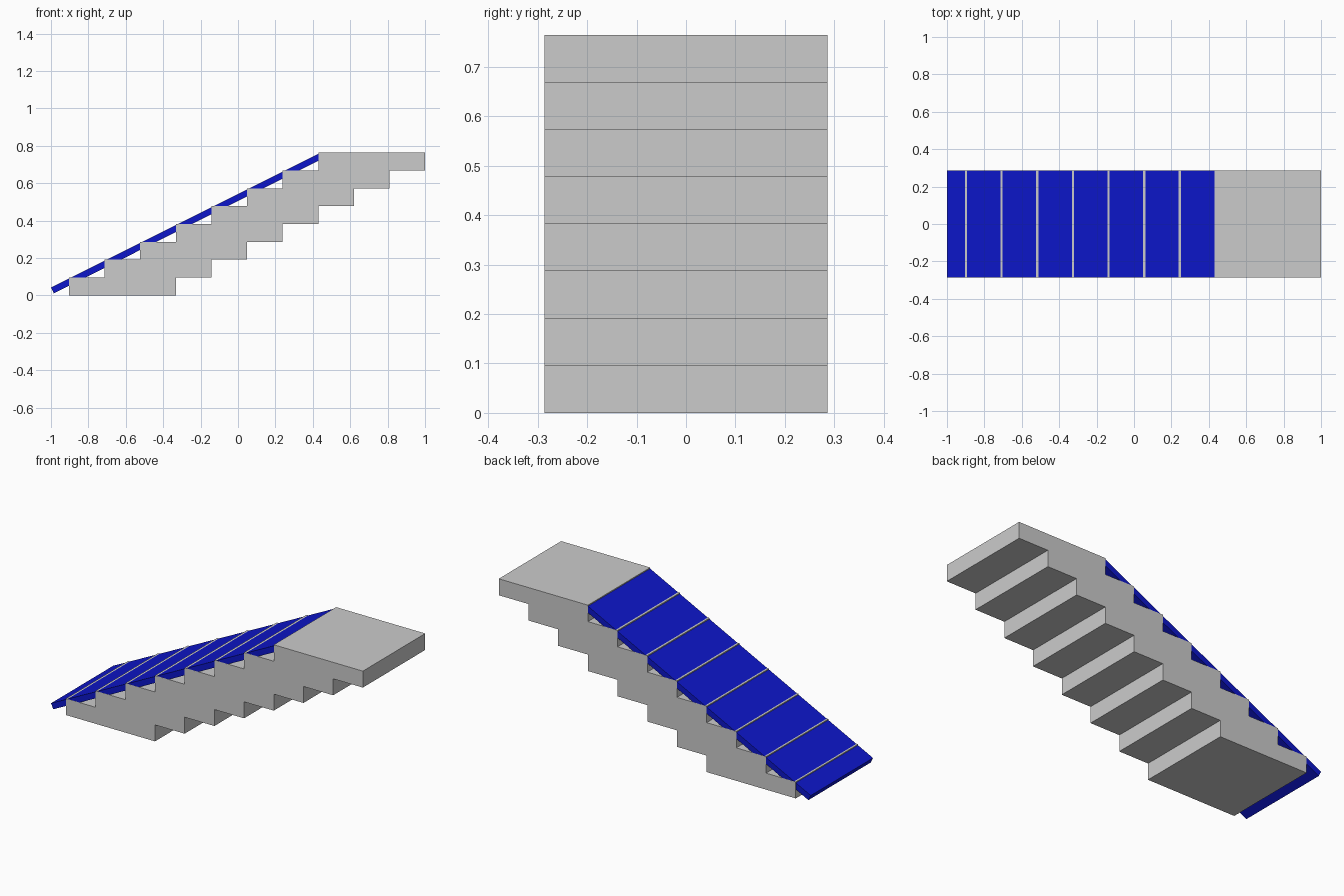
import bpy, bmesh

if "Cube" in bpy.data.objects:
    bpy.data.objects.remove(bpy.data.objects["Cube"])

RUN, RISE = 0.1905, 0.0955      # one stair step
X0, TREAD = -0.904, 0.1905 * 3  # first riser, length of each slab
HALF = 0.2857                   # half width of the flight


def extrude_profile(name, pts, half):
    """Extrude an x-z outline symmetrically along y."""
    bm = bmesh.new()
    face = bm.faces.new([bm.verts.new((x, -half, z)) for x, z in pts])
    out = bmesh.ops.extrude_face_region(bm, geom=[face])
    for v in out["geom"]:
        if isinstance(v, bmesh.types.BMVert):
            v.co.y = half
    bmesh.ops.recalc_face_normals(bm, faces=bm.faces)
    me = bpy.data.meshes.new(name)
    bm.to_mesh(me)
    bm.free()
    ob = bpy.data.objects.new(name, me)
    bpy.context.collection.objects.link(ob)
    return ob


def stair_outline(first, last):
    """Stepped outline above and below for slabs first..last."""
    front, under = [], []
    for i in range(first, last + 1):
        x = X0 + i * RUN
        front += [(x, i * RISE), (x, (i + 1) * RISE)]
        under += [(x + TREAD, i * RISE), (x + TREAD, (i + 1) * RISE)]
    return front + under[::-1]


# Stepped flight with landing
extrude_profile("lower_steps", stair_outline(0, 5), HALF)
extrude_profile("upper_steps_and_landing", stair_outline(6, 7), HALF)

# Thin blue ramp lying just under the step corners
ramp = extrude_profile(
    "ramp", [(-1.0, 0.042), (0.441, 0.7635), (0.456, 0.733), (-0.985, 0.0115)],
    HALF - 0.0005)
blue = bpy.data.materials.new("blue")
blue.diffuse_color = (0.004, 0.008, 0.6, 1)
blue.use_nodes = True
blue.node_tree.nodes["Principled BSDF"].inputs["Base Color"].default_value = blue.diffuse_color
ramp.data.materials.append(blue)
